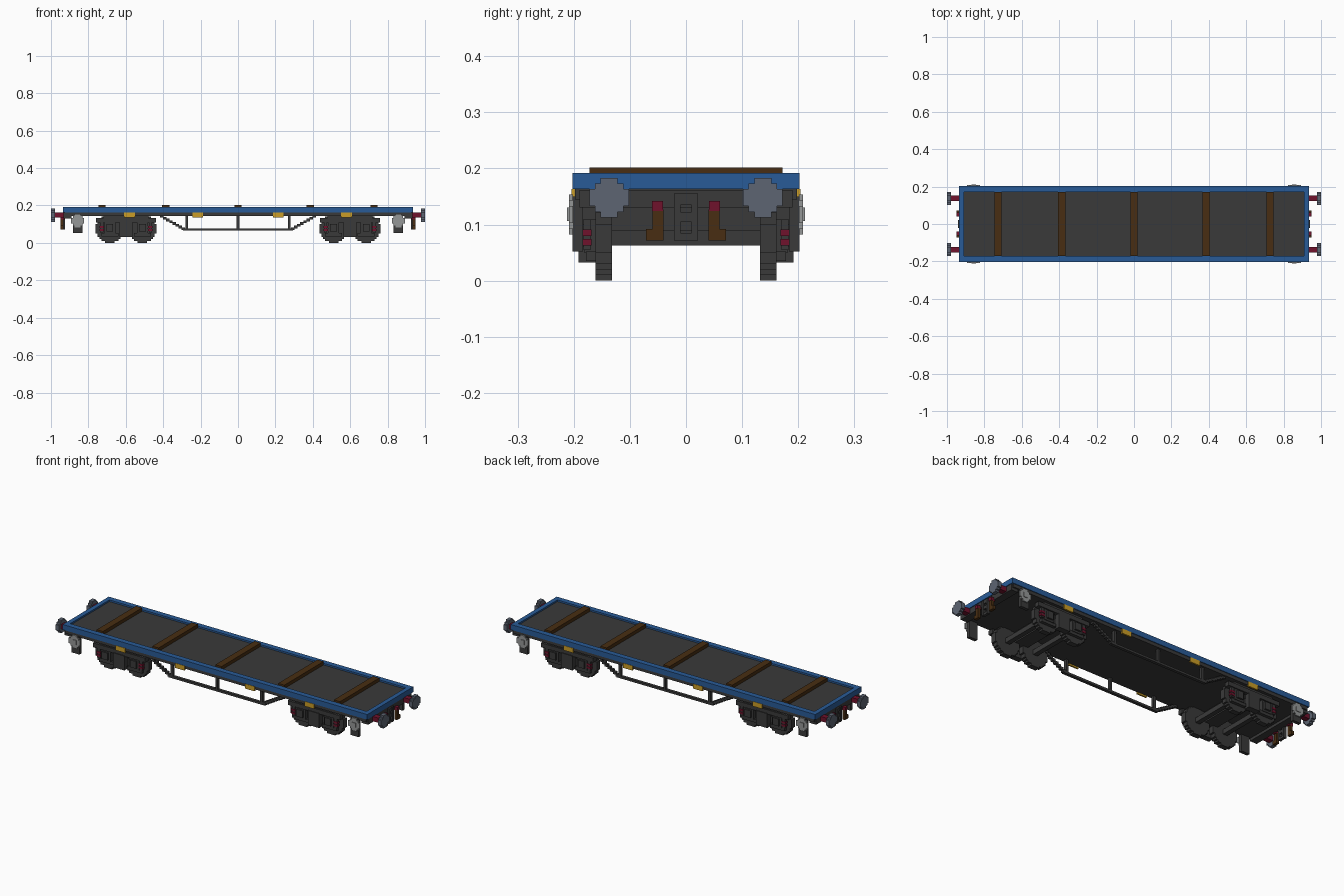
import bpy, bmesh, math

old = bpy.data.objects.get("Cube")
if old:
    bpy.data.objects.remove(old)


def material(name, rgb):
    m = bpy.data.materials.new(name)
    m.use_nodes = True
    m.diffuse_color = (*rgb, 1)
    m.node_tree.nodes["Principled BSDF"].inputs["Base Color"].default_value = (*rgb, 1)
    return m


GREY = material("dark grey", (0.042, 0.042, 0.042))
BLUE = material("blue", (0.022, 0.105, 0.31))
BROWN = material("wood brown", (0.065, 0.027, 0.006))
YELLOW = material("yellow", (0.60, 0.34, 0.02))
LIGHT = material("light grey", (0.30, 0.31, 0.31))
STEEL = material("blue grey", (0.11, 0.13, 0.17))
RED = material("dark red", (0.16, 0.006, 0.025))
V = 0.0101  # block size


def build(name, mat, boxes):
    """One object from boxes given as (x0, x1, y0, y1, z0, z1)."""
    bm = bmesh.new()
    for x0, x1, y0, y1, z0, z1 in boxes:
        r = bmesh.ops.create_cube(bm, size=1)
        for v in r["verts"]:
            v.co.x = (x0 + x1) / 2 + v.co.x * (x1 - x0)
            v.co.y = (y0 + y1) / 2 + v.co.y * (y1 - y0)
            v.co.z = (z0 + z1) / 2 + v.co.z * (z1 - z0)
    me = bpy.data.meshes.new(name)
    bm.to_mesh(me)
    bm.free()
    me.materials.append(mat)
    ob = bpy.data.objects.new(name, me)
    bpy.context.collection.objects.link(ob)
    return ob


def flip(boxes, axis):
    """Boxes plus their reflection across x (0) or y (1)."""
    out = list(boxes)
    for b in boxes:
        c = list(b)
        c[2 * axis], c[2 * axis + 1] = -b[2 * axis + 1], -b[2 * axis]
        out.append(tuple(c))
    return out


def four(boxes):
    return flip(flip(boxes, 0), 1)


def disc(axis, a0, a1, c, z, n):
    """Stepped disc n blocks across, facing along x (0) or y (1)."""
    out = []
    rows = {}
    for i in range(n):
        h = (i + 0.5 - n / 2)
        w = round(math.sqrt(max((n / 2) ** 2 - h * h, 0)) - 0.5 * (n % 2)) + 0.5 * (n % 2)
        rows.setdefault(w, []).append(h)
    for w, hs in rows.items():
        # each width spans its symmetric pair of rows, filling the middle
        top = max(hs) + 0.5
        s = (c - w * V, c + w * V, z - top * V, z + top * V)
        out.append((a0, a1, *s) if axis == 0 else (s[0], s[1], a0, a1, s[2], s[3]))
    return out


# Deck, rim and cross planks
build("deck", GREY, [(-0.912, 0.912, -0.173, 0.173, 0.16, 0.183)])
build("deck_rim", BLUE,
      flip([(-0.935, 0.935, 0.172, 0.202, 0.163, 0.192)], 1)
      + flip([(0.91, 0.935, -0.172, 0.172, 0.163, 0.192)], 0))
build("cross_planks", BROWN,
      [(x - 0.019, x + 0.019, -0.172, 0.172, 0.18, 0.202)
       for x in (-0.728, -0.386, 0, 0.386, 0.728)])

# Underframe and end beams
build("underframe", GREY, [(-0.925, 0.925, -0.198, 0.198, 0.145, 0.163)])
build("end_beams", GREY, flip([(0.89, 0.932, -0.19, 0.19, 0.13, 0.162)], 0))
build("side_plates", YELLOW,
      four([(x - 0.029, x + 0.029, 0.195, 0.204, 0.137, 0.163) for x in (0.215, 0.58)]))

# Stepped truss on each side
truss = [(-0.295, 0.295, 0.172, 0.188, 0.065, 0.077)]
truss += [(x - 0.007, x + 0.007, 0.172, 0.188, 0.07, 0.15) for x in (-0.275, 0, 0.275)]
for i in range(8):
    x, z = 0.283 + i * 0.0165, 0.068 + i * 0.0095
    truss += [(x, x + 0.0185, 0.172, 0.188, z, z + 0.0145),
              (-x - 0.0185, -x, 0.172, 0.188, z, z + 0.0145)]
build("side_trusses", GREY, flip(truss, 1))

# Bogies: wheels, axles, bolster and side frames
for side, s in (("left", 1), ("right", -1)):
    cx = 0.598 * s
    wheels, axles, frame, springs = [], [], [], []
    for d in (-0.087, 0.087):
        x = cx + d
        wheels += disc(1, 0.132, 0.161, x, 7.5 * V, 15)
        axles.append((x - 0.013, x + 0.013, -0.135, 0.135, 0.063, 0.089))
        # axle box, its cap and hanger
        frame += [(x - 0.03, x + 0.03, 0.16, 0.182, 0.05, 0.112),
                  (x - 0.018, x + 0.018, 0.18, 0.192, 0.06, 0.10),
                  (x - 0.045, x + 0.045, 0.16, 0.178, 0.035, 0.052)]
    for d in (-0.13, 0.13):
        springs += [(cx + d - 0.012, cx + d + 0.012, 0.168, 0.185, z, z + 0.011)
                    for z in (0.063, 0.08)]
        frame.append((cx + d - 0.009, cx + d + 0.009, 0.17, 0.183, 0.055, 0.115))
    frame += [(cx - 0.16, cx + 0.16, 0.16, 0.188, 0.108, 0.132),
              (cx - 0.12, cx + 0.12, 0.16, 0.182, 0.125, 0.147),
              (cx - 0.035, cx + 0.035, 0.16, 0.192, 0.032, 0.112)]
    build(side + "_bogie_wheels", GREY, flip(wheels, 1))
    build(side + "_bogie_axles", GREY, axles)
    build(side + "_bogie_bolster", GREY,
          [(cx - 0.04, cx + 0.04, -0.165, 0.165, 0.088, 0.147)])
    build(side + "_bogie_side_frames", GREY, flip(frame, 1))
    build(side + "_bogie_springs", RED, flip(springs, 1))

# Handbrake wheels on brackets at the corners
build("brake_brackets", GREY,
      four([(0.832, 0.882, 0.184, 0.202, 0.052, 0.15)]))
build("brake_wheels", LIGHT, four(disc(1, 0.201, 0.2085, 0.858, 0.118, 7)))
build("brake_wheel_hubs", LIGHT, four([(0.846, 0.870, 0.205, 0.212, 0.106, 0.130)]))

# Buffers
build("buffer_heads", STEEL, four(disc(0, 0.979, 1.0, 0.137, 0.148, 7)))
build("buffer_shanks", RED, four([(0.93, 0.982, 0.122, 0.152, 0.136, 0.162)]))

# Couplings, hoses and their valves
build("couplings", GREY, flip([
    (0.925, 0.942, -0.021, -0.010, 0.072, 0.155),
    (0.925, 0.942, 0.010, 0.021, 0.072, 0.155),
    (0.925, 0.940, -0.012, 0.012, 0.135, 0.155),
    (0.925, 0.940, -0.012, 0.012, 0.105, 0.122),
    (0.925, 0.940, -0.012, 0.012, 0.072, 0.085)], 0))
build("brake_hoses", BROWN, four([
    (0.932, 0.948, 0.040, 0.060, 0.072, 0.127),
    (0.932, 0.948, 0.058, 0.071, 0.072, 0.092)]))
build("hose_valves", RED, four([(0.925, 0.950, 0.041, 0.061, 0.124, 0.142)]))
